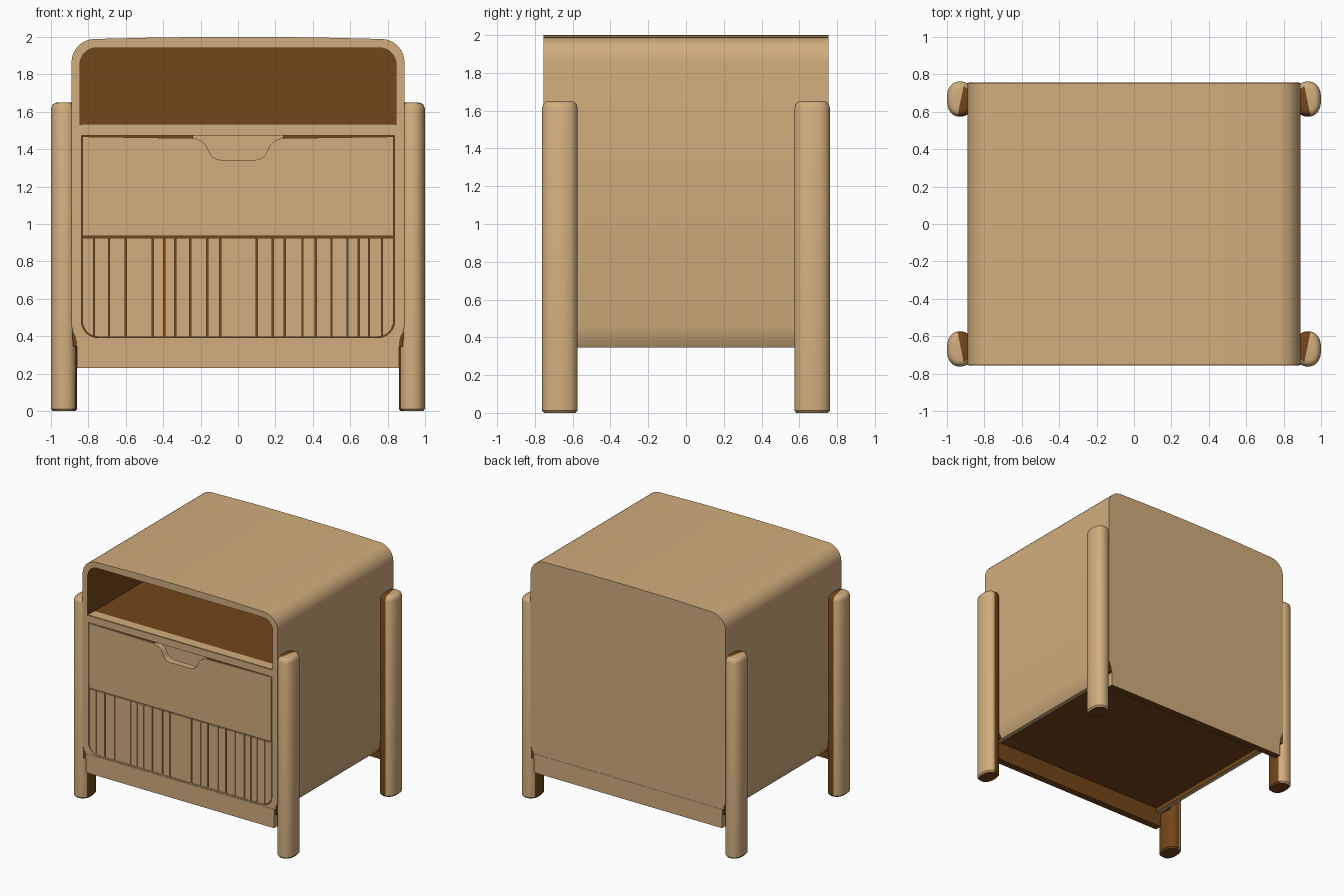
import bpy, bmesh, math
from mathutils import Vector

if "Cube" in bpy.data.objects:
    bpy.data.objects.remove(bpy.data.objects["Cube"])


def material(name, rgb):
    m = bpy.data.materials.new(name)
    m.diffuse_color = (*rgb, 1)
    m.use_nodes = True
    m.node_tree.nodes["Principled BSDF"].inputs["Base Color"].default_value = m.diffuse_color
    return m


MATS = [material("light_wood", (0.64, 0.42, 0.205)),
        material("brown_wood", (0.17, 0.062, 0.010))]
TAN, BROWN = range(2)


def rounded(corners, steps=8):
    """Outline in x/z from (x, z, radius) corners."""
    out = []
    n = len(corners)
    for i, (x, z, r) in enumerate(corners):
        p = Vector((x, z))
        if r == 0:
            out.append(p)
            continue
        a = (Vector(corners[i - 1][:2]) - p).normalized()
        b = (Vector(corners[(i + 1) % n][:2]) - p).normalized()
        for k in range(steps + 1):
            t = math.pi / 2 * k / steps
            out.append(p + r * (a * (1 - math.sin(t)) + b * (1 - math.cos(t))))
    return out


def finish(name, bm, rule):
    bmesh.ops.recalc_face_normals(bm, faces=bm.faces[:])
    for f in bm.faces:
        f.material_index = rule(f.calc_center_median(), f.normal)
    me = bpy.data.meshes.new(name)
    bm.to_mesh(me)
    bm.free()
    for m in MATS:
        me.materials.append(m)
    ob = bpy.data.objects.new(name, me)
    bpy.context.collection.objects.link(ob)
    bpy.ops.object.select_all(action='DESELECT')
    ob.select_set(True)
    bpy.context.view_layer.objects.active = ob
    bpy.ops.object.shade_smooth_by_angle(angle=math.radians(35))
    return ob


def all_brown(c, n):
    return BROWN


def prism(name, loops, y0, y1, rule=lambda c, n: TAN):
    """Extrude an outline (first loop) with holes (other loops) along y."""
    bm = bmesh.new()
    edges = []
    for loop in loops:
        vs = [bm.verts.new((p[0], y0, p[1])) for p in loop]
        edges += [bm.edges.new((vs[i - 1], vs[i])) for i in range(len(vs))]
    bmesh.ops.triangle_fill(bm, edges=edges, use_beauty=True, use_dissolve=False)
    ext = bmesh.ops.extrude_face_region(bm, geom=bm.faces[:])
    moved = [g for g in ext["geom"] if isinstance(g, bmesh.types.BMVert)]
    bmesh.ops.translate(bm, verts=moved, vec=(0, y1 - y0, 0))
    return finish(name, bm, rule)


def box(name, x0, x1, y0, y1, z0, z1, rule=lambda c, n: TAN):
    return prism(name, [[(x0, z0), (x1, z0), (x1, z1), (x0, z1)]], y0, y1, rule)


# Cabinet shell: rounded, slightly domed outline with a recessed underside
outer = rounded([(-0.89, 1.986, 0.12), (-0.4, 1.998, 0), (0, 2.0, 0), (0.4, 1.998, 0),
                 (0.89, 1.986, 0.12), (0.89, 0.46, 0), (0.875, 0.39, 0), (0.85, 0.345, 0),
                 (0.815, 0.345, 0), (0.815, 0.38, 0), (-0.815, 0.38, 0), (-0.815, 0.345, 0),
                 (-0.85, 0.345, 0), (-0.875, 0.39, 0), (-0.89, 0.46, 0)])
shelf_hole = rounded([(-0.845, 1.53, 0), (0.845, 1.53, 0),
                      (0.845, 1.942, 0.09), (-0.845, 1.942, 0.09)])
drawer_hole = rounded([(-0.838, 0.392, 0.09), (0.838, 0.392, 0.09),
                       (0.838, 1.473, 0), (-0.838, 1.473, 0)])


def shell_rule(c, n):
    facing_in = n.x * -c.x + n.z * (1.74 - c.z) > 0
    if abs(n.y) < 0.5 and facing_in and 1.5 < c.z < 1.96 and abs(c.x) < 0.86:
        return BROWN                       # shelf lining
    if c.z < 0.385 and abs(n.y) < 0.5 and abs(c.x) < 0.82:
        return BROWN                       # underside
    return TAN


def back_rule(c, n):
    return BROWN if n.y < -0.5 else shell_rule(c, n)


prism("cabinet_shell", [outer, shelf_hole, drawer_hole], -0.755, 0.72, shell_rule)
prism("back_panel", [outer], 0.72, 0.755, back_rule)
box("shelf_front_strip", -0.842, 0.842, -0.752, -0.67, 1.528, 1.534)

# Aprons under the front and back, brown on the inside
for name, s in (("front_apron", -1), ("back_apron", 1)):
    def apron_rule(c, n, s=s):
        return BROWN if n.y * s < -0.5 or n.z < -0.5 else TAN
    ya, yb = sorted((s * 0.757, s * 0.70))
    box(name, -0.86, 0.86, ya, yb, 0.23, 0.385, apron_rule)

# Upper drawer front with a finger notch
drawer = rounded([(-0.832, 0.935, 0), (0.832, 0.935, 0), (0.832, 1.467, 0),
                  (0.21, 1.458, 0.03), (0.17, 1.42, 0), (0.135, 1.343, 0.04),
                  (-0.135, 1.343, 0.04), (-0.17, 1.42, 0), (-0.21, 1.458, 0.03),
                  (-0.832, 1.467, 0)], 5)
prism("drawer_front", [drawer], -0.755, -0.70)
box("drawer_recess", -0.838, 0.838, -0.65, -0.64, 0.93, 1.473, all_brown)
box("notch_back", -0.30, 0.30, -0.66, -0.65, 1.25, 1.473)
for s in (-1, 1):
    xa, xb = sorted((s * 0.24, s * 0.838))
    box("drawer_gap_top", xa, xb, -0.745, -0.71, 1.45, 1.473, all_brown)

# Lower slatted front: brown backing with irregular slats
backing = rounded([(-0.838, 0.392, 0.09), (0.838, 0.392, 0.09),
                   (0.838, 0.937, 0), (-0.838, 0.937, 0)])
prism("slat_backing", [backing], -0.735, -0.64, all_brown)


def slat_bottom(x):
    d = max(0, abs(x) - 0.747)
    return 0.397 + 0.085 - math.sqrt(max(0, 0.085 ** 2 - d * d))


grooves = [-0.834, -0.77, -0.69, -0.6, -0.455, -0.395, -0.335, -0.255, -0.165, -0.095,
           0.1, 0.185, 0.25, 0.345, 0.415, 0.5, 0.585, 0.645, 0.7, 0.77, 0.834]
for i in range(len(grooves) - 1):
    a, b = grooves[i] + 0.0035, grooves[i + 1] - 0.0035
    foot = [a + (b - a) * k / 5 for k in range(6)]
    prism("slat_%02d" % (i + 1),
          [[(x, slat_bottom(x)) for x in foot] + [(b, 0.924), (a, 0.924)]], -0.75, -0.733)


# Legs: oval posts with eased ends, brown on the side facing the cabinet
def leg(name, sx, sy, sides=32):
    bm = bmesh.new()
    rings = []
    for z, inset in ((0, 0.01), (0.012, 0), (1.615, 0), (1.637, 0.008), (1.647, 0.02), (1.65, 0.035)):
        ring = []
        for k in range(sides):
            t = 2 * math.pi * k / sides
            cx, cy = math.cos(t), math.sin(t)
            x = math.copysign(abs(cx) ** 0.85, cx) * (0.07 - inset)
            y = math.copysign(abs(cy) ** 0.85, cy) * (0.094 - inset)
            ring.append(bm.verts.new((sx * 0.93 + x, sy * 0.668 + y, z)))
        rings.append(ring)
    for lo, hi in zip(rings, rings[1:]):
        for k in range(sides):
            bm.faces.new((lo[k - 1], lo[k], hi[k], hi[k - 1]))
    bm.faces.new(rings[0])
    bm.faces.new(rings[-1])
    # slanted split between the light outside and the brown inside
    split = Vector((sx * 0.925, sy * 0.668, 0))
    away = Vector((sx * 0.98, sy * 0.2, 0))
    bmesh.ops.bisect_plane(bm, geom=bm.verts[:] + bm.edges[:] + bm.faces[:],
                           plane_co=split, plane_no=away)

    def rule(c, n):
        if n.z < -0.8:
            return BROWN
        return BROWN if (c - split).dot(away) < 0 and n.y * sy < 0.4 else TAN
    finish(name, bm, rule)


for sx, side in ((-1, "left"), (1, "right")):
    for sy, end in ((-1, "front"), (1, "back")):
        leg("%s_%s_leg" % (end, side), sx, sy)
        # brown wedge between the leg and the curved lower corner
        ya, yb = sorted((sy * 0.60, sy * 0.757))
        prism("%s_%s_wedge" % (end, side),
              [[(sx * 0.855, 0.345), (sx * 0.882, 0.345), (sx * 0.886, 0.43), (sx * 0.868, 0.40)]],
              ya, yb, all_brown)
